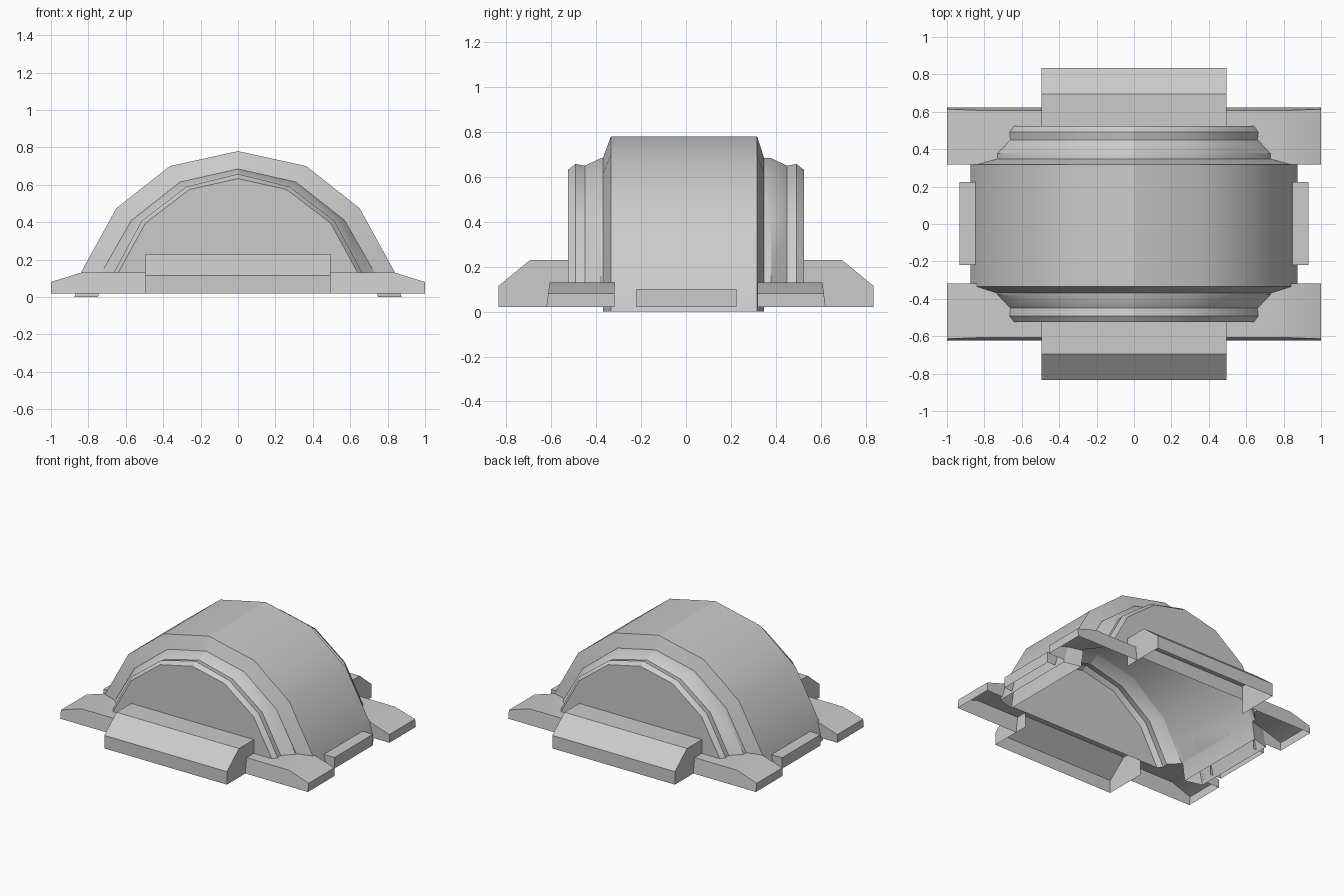
import bpy, bmesh

if "Cube" in bpy.data.objects:
    bpy.data.objects.remove(bpy.data.objects["Cube"])

def shell(name, verts, faces, mirror):
    """Open-bottomed shell, mirrored on the given axes with a seam left unmerged."""
    bm = bmesh.new()
    vs = [bm.verts.new(v) for v in verts]
    for f in faces:
        bm.faces.new([vs[i] for i in f])
    bmesh.ops.recalc_face_normals(bm, faces=bm.faces)
    me = bpy.data.meshes.new(name)
    bm.to_mesh(me)
    bm.free()
    ob = bpy.data.objects.new(name, me)
    bpy.context.collection.objects.link(ob)
    bpy.ops.object.select_all(action='DESELECT')
    ob.select_set(True)
    bpy.context.view_layer.objects.active = ob
    bpy.ops.object.shade_smooth_by_angle(angle=0.6)
    mod = ob.modifiers.new("Mirror", 'MIRROR')
    mod.use_axis = mirror
    mod.use_mirror_merge = False
    return ob

def loft(name, sections, closed_ends=False):
    """Half arch skinned through (y, profile) sections, mirrored in x."""
    n = len(sections[0][1])
    verts = [(x, y, z) for y, prof in sections for x, z in prof]
    faces = [(n*s+i, n*s+i+1, n*s+n+i+1, n*s+n+i)
             for s in range(len(sections) - 1) for i in range(n - 1)]
    if closed_ends:
        for s in (0, len(sections) - 1):
            verts.append((0, sections[s][0], sections[s][1][0][1]))
            faces.append(tuple(range(n*s, n*s+n)) + (len(verts) - 1,))
    return shell(name, verts, faces, (True, False, False))

# Half arch profiles (x, z), foot to ridge
vault = [(.874, 0), (.84, .13), (.65, .475), (.365, .70), (0, .78)]
inner = [(.748, 0), (.73, .13), (.57, .41), (.31, .615), (0, .685)]
lip = inner[1:]
groove = [(.66, .13), (.511, .405), (.272, .583), (0, .65)]
band = [(.665, .13), (.515, .408), (.275, .59), (0, .658)]
rim = [(.64, .13), (.495, .395), (.26, .575), (0, .633)]

# Thick outer vault: outer skin, bevelled ends, inner skin and feet
loft("outer_vault", [(-.37, inner), (-.335, vault), (.317, vault),
                     (.348, inner), (-.37, inner)])
# Stepped end rings with end walls
ring = [(.525, rim), (.492, band), (.45, groove), (.378, lip), (.345, lip)]
loft("hall_core", [(-y, p) for y, p in ring] + ring[::-1], True)

# Sloped end blocks, front and back, open towards the hall
side = [(-.525, .02), (-.835, .02), (-.835, .115), (-.695, .23), (-.525, .23)]
verts = [(x, y, z) for x in (-.495, .495) for y, z in side]
faces = [(0, 1, 2, 3, 4), (5, 6, 7, 8, 9)] + [(i, i+1, i+6, i+5) for i in (1, 2, 3)]
shell("end_block", verts, faces, (False, True, False))

# Corner skirts wrapped around the stepped rings
top = [(.495, -.608), (.84, -.608), (.84, -.318), (.73, -.345), (.73, -.378),
       (.66, -.45), (.665, -.492), (.64, -.525), (.495, -.525)]
verts = [(x, y, .13) for x, y in top]
verts += [(1, -.614, .08), (1, -.318, .08), (1, -.622, .02), (1, -.318, .02),
          (.495, -.622, .02), (.868, -.318, .02)]
faces = [tuple(range(9)), (1, 9, 10, 2), (9, 11, 12, 10),
         (0, 1, 9, 11, 13), (2, 10, 12, 14)]
shell("corner_skirt", verts, faces, (True, True, False))

# Low side boxes
verts = [(x, y, z) for x in (.845, .933) for y in (-.22, .224) for z in (.02, .10)]
faces = [(4, 5, 7, 6), (1, 3, 7, 5), (0, 1, 5, 4), (2, 6, 7, 3)]
shell("side_box", verts, faces, (True, False, False))
